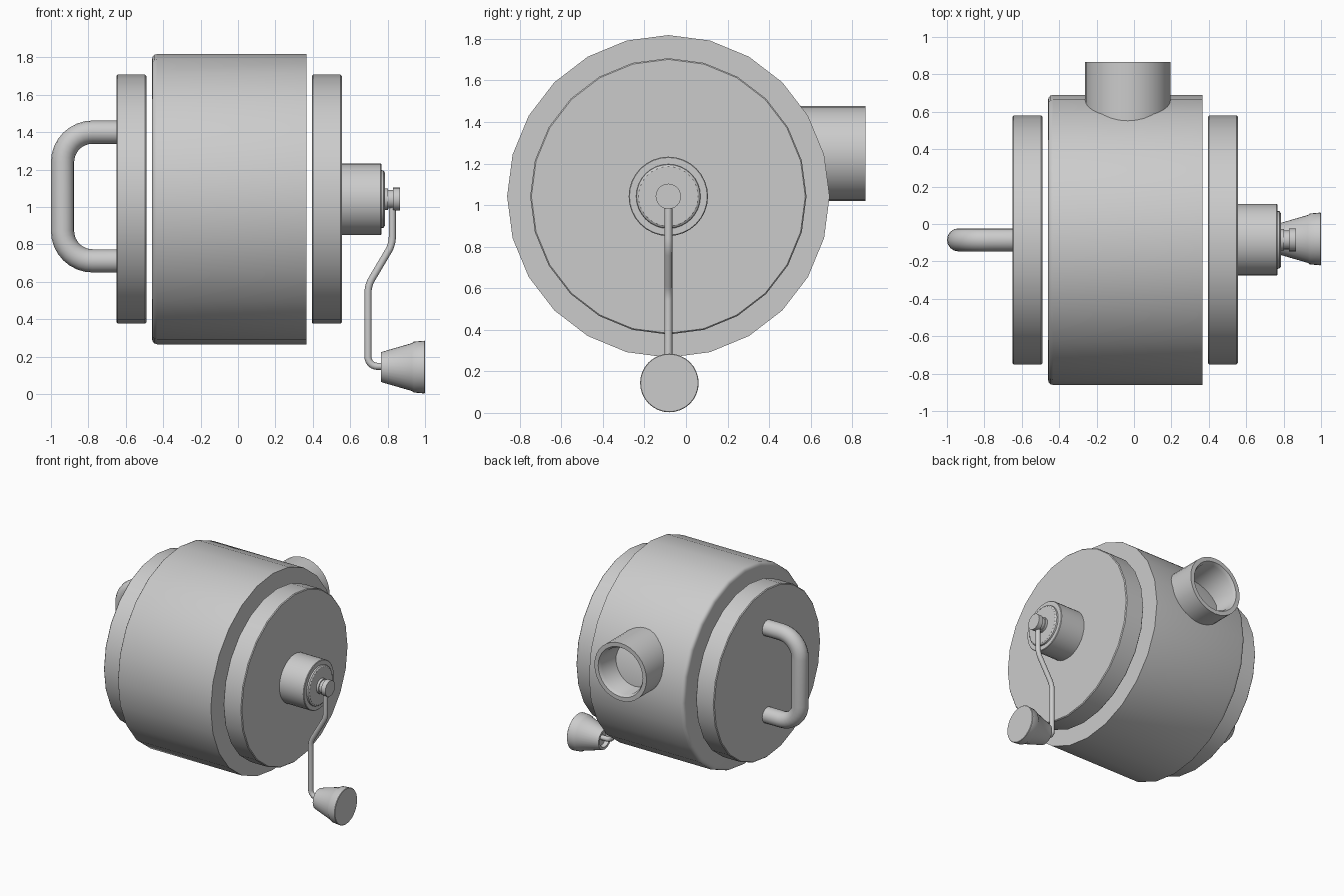
import bpy, bmesh, math
from mathutils import Vector, Matrix

if "Cube" in bpy.data.objects:
    bpy.data.objects.remove(bpy.data.objects["Cube"])

AY, AZ = -0.085, 1.042   # main axis of the drum


def lathe(name, profile, origin, axis='X', n=24, closed=False):
    """Spin (position along axis, radius) points around the axis; end rings are capped unless closed."""
    bm = bmesh.new()
    rings = []
    for t, r in profile:
        ring = []
        for i in range(n):
            a = 2 * math.pi * i / n
            c, s = r * math.cos(a), r * math.sin(a)
            co = (t, c, s) if axis == 'X' else (c, t, s)
            ring.append(bm.verts.new(Vector(co) + Vector(origin)))
        rings.append(ring)
    pairs = list(zip(rings, rings[1:]))
    if closed:
        pairs.append((rings[-1], rings[0]))
    for a, b in pairs:
        for i in range(n):
            j = (i + 1) % n
            bm.faces.new((a[i], a[j], b[j], b[i]))
    if not closed:
        bm.faces.new(rings[0])
        bm.faces.new(rings[-1])
    bmesh.ops.recalc_face_normals(bm, faces=bm.faces)
    return finish(name, bm)


def finish(name, bm):
    me = bpy.data.meshes.new(name)
    bm.to_mesh(me)
    bm.free()
    ob = bpy.data.objects.new(name, me)
    bpy.context.collection.objects.link(ob)
    bpy.ops.object.select_all(action='DESELECT')
    ob.select_set(True)
    bpy.context.view_layer.objects.active = ob
    bpy.ops.object.shade_smooth_by_angle(angle=math.radians(35))
    return ob


def tube(name, pts, y, radius, fillets, n=16, steps=6):
    """Round rod through (x, z) points in the plane of y, with rounded corners."""
    pts = [Vector(p) for p in pts]
    path = [pts[0]]
    for k in range(1, len(pts) - 1):
        p, d = pts[k], fillets[k - 1]
        a = p + (pts[k - 1] - p).normalized() * d
        b = p + (pts[k + 1] - p).normalized() * d
        # conic weighting keeps the corner close to a circular arc
        w = math.sin((pts[k - 1] - p).angle(pts[k + 1] - p) / 2)
        for i in range(steps + 1):
            t = i / steps
            u = (1 - t) ** 2, 2 * w * t * (1 - t), t * t
            path.append((a * u[0] + p * u[1] + b * u[2]) / sum(u))
    path.append(pts[-1])
    bm = bmesh.new()
    rings = []
    for i, p in enumerate(path):
        d = (path[min(i + 1, len(path) - 1)] - path[max(i - 1, 0)]).normalized()
        side = Vector((-d.y, 0, d.x))
        rings.append([bm.verts.new(Vector((p.x, y, p.y))
                      + side * radius * math.cos(2 * math.pi * k / n)
                      + Vector((0, radius * math.sin(2 * math.pi * k / n), 0)))
                      for k in range(n)])
    for a, b in zip(rings, rings[1:]):
        for k in range(n):
            j = (k + 1) % n
            bm.faces.new((a[k], a[j], b[j], b[k]))
    bm.faces.new(rings[0])
    bm.faces.new(rings[-1])
    bmesh.ops.recalc_face_normals(bm, faces=bm.faces)
    return finish(name, bm)


# drum body, rounded on the left end only
lathe("drum_body", [(-0.46, 0.745), (-0.457, 0.76), (-0.448, 0.771), (-0.432, 0.776),
                    (0.365, 0.776)], (0, AY, AZ))

# end discs, floating just off the drum
for name, x0, x1 in (("left_disc", -0.65, -0.49), ("right_disc", 0.395, 0.555)):
    lathe(name, [(x0, 0.659), (x0 + 0.006, 0.665), (x1 - 0.006, 0.665), (x1, 0.659)], (0, AY, AZ))

# hub with its raised plate
lathe("crank_hub", [(0.55, 0.191), (0.763, 0.191), (0.767, 0.187), (0.767, 0.155),
                    (0.778, 0.153), (0.785, 0.143)], (0, AY, AZ), n=32)

# axle with a groove
lathe("crank_axle", [(0.78, 0.058), (0.803, 0.058), (0.803, 0.05), (0.828, 0.05),
                     (0.828, 0.061), (0.865, 0.061)], (0, AY, AZ), n=24)

# bent crank rod
tube("crank_rod", [(0.825, 1.03), (0.825, 0.80), (0.695, 0.58), (0.695, 0.148), (0.80, 0.148)],
     AY, 0.019, [0.04, 0.04, 0.05], n=12)

# flared crank knob with a shallow recess behind
lathe("crank_knob", [(0.795, 0.055), (0.765, 0.062), (0.765, 0.08), (0.93, 0.128),
                     (0.94, 0.136), (0.997, 0.141), (1.0, 0.138)], (0, AY + 0.005, 0.144), n=32)

# carrying handle on the left disc
tube("carry_handle", [(-0.64, 1.40), (-0.938, 1.40), (-0.938, 0.712), (-0.64, 0.712)],
     AY, 0.062, [0.16, 0.16], n=16, steps=8)

# open spout at the back
lathe("spout", [(0.50, 0.228), (0.865, 0.228), (0.865, 0.195), (0.84, 0.18), (0.50, 0.18)],
      (-0.033, 0, 1.248), axis='Y', n=32, closed=True)
